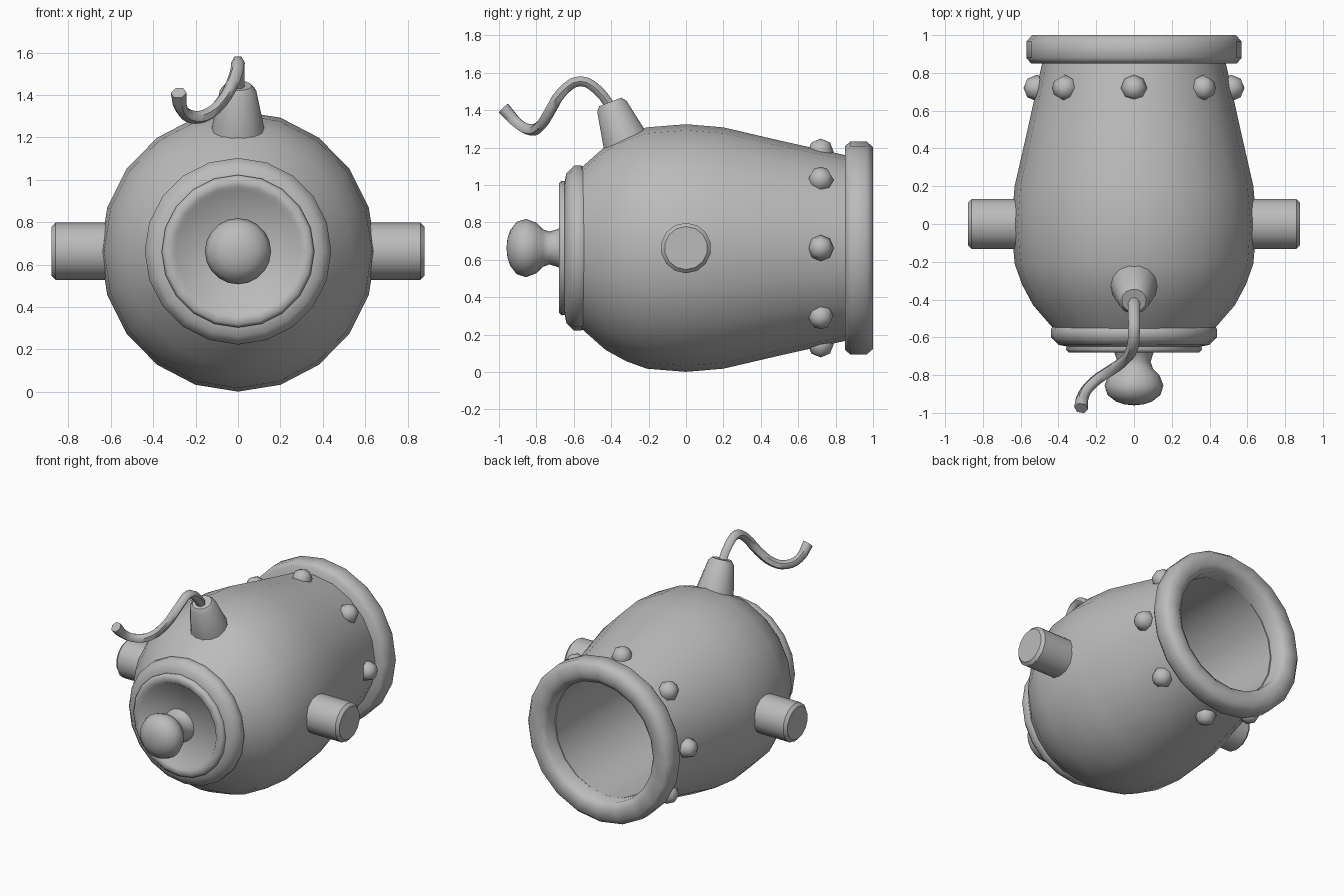
import bpy, bmesh, math
from mathutils import Vector

cube = bpy.data.objects.get("Cube")
if cube:
    bpy.data.objects.remove(cube)

iron = bpy.data.materials.new("grey_iron")
iron.use_nodes = True
GREY = (0.5, 0.5, 0.5, 1)
iron.diffuse_color = GREY
iron.node_tree.nodes["Principled BSDF"].inputs["Base Color"].default_value = GREY

AXIS_Z = 0.663
CENTRE = Vector((0, 0, AXIS_Z))


def smooth(obj, angle):
    bpy.ops.object.select_all(action='DESELECT')
    obj.select_set(True)
    bpy.context.view_layer.objects.active = obj
    bpy.ops.object.shade_smooth_by_angle(angle=math.radians(angle))


def lathe(name, profile, origin=CENTRE, axis=(0, 1, 0), sides=20, closed=False, angle=40):
    """Turn (distance along axis, radius) points around an axis."""
    bm = bmesh.new()
    rings = []
    for h, r in profile:
        rings.append([bm.verts.new((r * math.cos(math.tau * i / sides),
                                    r * math.sin(math.tau * i / sides), h))
                      for i in range(sides)])
    pairs = list(zip(rings, rings[1:]))
    if closed:
        pairs.append((rings[-1], rings[0]))
    for a, b in pairs:
        for i in range(sides):
            j = (i + 1) % sides
            bm.faces.new((a[i], a[j], b[j], b[i]))
    bmesh.ops.remove_doubles(bm, verts=bm.verts, dist=0.0001)
    bmesh.ops.recalc_face_normals(bm, faces=bm.faces)
    turn = Vector((0, 0, 1)).rotation_difference(Vector(axis))
    for v in bm.verts:
        v.co = turn @ v.co + Vector(origin)
    mesh = bpy.data.meshes.new(name)
    bm.to_mesh(mesh)
    bm.free()
    mesh.materials.append(iron)
    obj = bpy.data.objects.new(name, mesh)
    bpy.context.collection.objects.link(obj)
    smooth(obj, angle)
    return obj


# Barrel with a hollow bore
barrel = lathe("barrel", [(-0.56, 0), (-0.56, 0.43), (-0.43, 0.545), (-0.32, 0.605),
                          (-0.21, 0.645), (0, 0.662), (0.2, 0.645), (0.5, 0.575),
                          (0.88, 0.49), (0.88, 0.42), (-0.2, 0.42), (-0.2, 0)])
barrel.scale.x = 0.98

# Rounded muzzle ring
lathe("muzzle_ring", [(0.85, 0.42), (0.85, 0.545), (0.88, 0.57), (0.965, 0.57),
                      (1.0, 0.54), (1.0, 0.46), (0.97, 0.42)], closed=True, angle=60)

# Stepped rear plate with a raised rim
lathe("rear_band", [(-0.54, 0), (-0.54, 0.43), (-0.56, 0.44), (-0.60, 0.44),
                    (-0.64, 0.40), (-0.65, 0.35), (-0.65, 0)], angle=60)
lathe("rear_rim", [(-0.63, 0), (-0.63, 0.355), (-0.665, 0.36), (-0.68, 0.345),
                   (-0.68, 0.305), (-0.66, 0.29), (-0.66, 0)], angle=60)

# Rear knob
lathe("rear_knob", [(-0.65, 0), (-0.65, 0.12), (-0.69, 0.10), (-0.73, 0.088),
                    (-0.765, 0.10), (-0.80, 0.135), (-0.855, 0.156), (-0.905, 0.14),
                    (-0.94, 0.095), (-0.955, 0.05), (-0.96, 0)], sides=20, angle=60)

# Side pivots
for side, label in ((1, "left"), (-1, "right")):
    lathe(label + "_pivot", [(0.5, 0), (0.5, 0.135), (0.86, 0.135), (0.88, 0.115), (0.88, 0)],
          axis=(side, 0, 0), sides=14)

# Rivets around the muzzle
dome = [(0.07 * math.sin(math.radians(a)), 0.07 * math.cos(math.radians(a)))
        for a in (-90, -45, 0, 45, 90)]
for i in range(8):
    a = math.tau * i / 8
    out = Vector((math.sin(a), 0, math.cos(a)))
    lathe("rivet_%d" % (i + 1), dome, CENTRE + out * 0.515 + Vector((0, 0.72, 0)),
          out, sides=8, angle=60)

# Tilted fuse holder
lathe("fuse_holder", [(-0.08, 0), (-0.08, 0.135), (0, 0.12), (0.17, 0.086),
                      (0.195, 0.065), (0.195, 0)],
      (0, -0.335, 1.262), (0, -0.36, 0.93), sides=14)

# Curling fuse
path = [(0, -0.39, 1.40), (0, -0.475, 1.51), (0, -0.567, 1.555), (-0.01, -0.66, 1.50),
        (-0.06, -0.73, 1.39), (-0.14, -0.785, 1.31), (-0.21, -0.835, 1.295),
        (-0.265, -0.90, 1.33), (-0.28, -0.975, 1.41)]
curve = bpy.data.curves.new("fuse", 'CURVE')
curve.dimensions = '3D'
curve.bevel_depth = 0.031
curve.bevel_resolution = 1
curve.resolution_u = 3
curve.use_fill_caps = True
spline = curve.splines.new('BEZIER')
spline.bezier_points.add(len(path) - 1)
for p, co in zip(spline.bezier_points, path):
    p.co = co
    p.handle_left_type = p.handle_right_type = 'AUTO'
spline.bezier_points[-1].radius = 1.2
curve.materials.append(iron)
fuse = bpy.data.objects.new("fuse", curve)
bpy.context.collection.objects.link(fuse)
bpy.ops.object.select_all(action='DESELECT')
fuse.select_set(True)
bpy.context.view_layer.objects.active = fuse
bpy.ops.object.convert(target='MESH')
smooth(bpy.context.view_layer.objects.active, 60)
